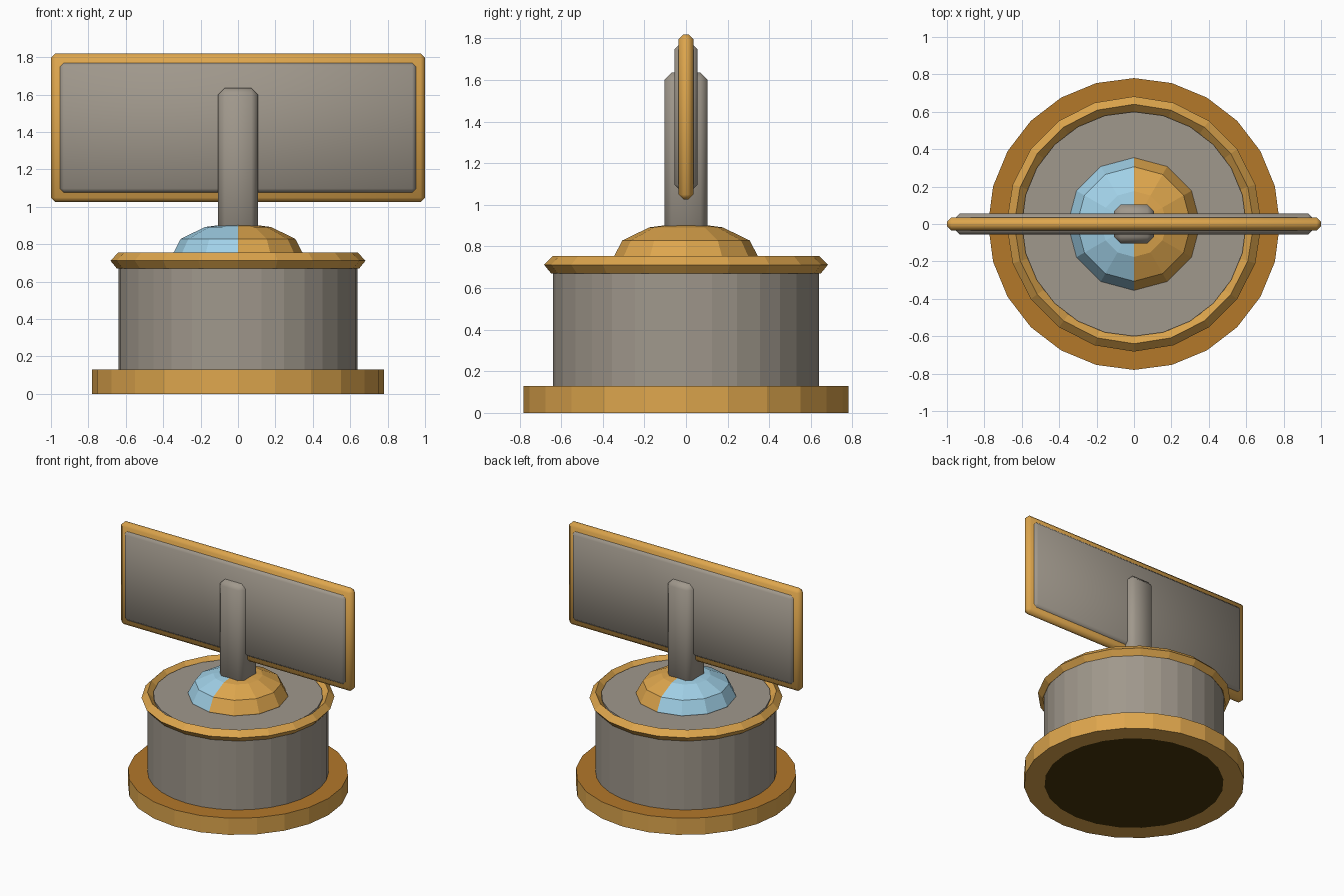
import bpy, bmesh, math

if "Cube" in bpy.data.objects:
    bpy.data.objects.remove(bpy.data.objects["Cube"])


def srgb(r, g, b):
    return [((c / 255 + 0.055) / 1.055) ** 2.4 for c in (r, g, b)] + [1.0]


def material(name, *rgb):
    m = bpy.data.materials.new(name)
    m.diffuse_color = srgb(*rgb)
    m.use_nodes = True
    m.node_tree.nodes["Principled BSDF"].inputs["Base Color"].default_value = m.diffuse_color
    return m


GOLD = material("gold", 222, 166, 77)
GREY = material("warm grey", 160, 152, 140)
BLUE = material("light blue", 163, 212, 235)
BROWN = material("brown", 179, 120, 42)
DARK = material("dark brown", 72, 54, 11)


def finish(bm, name, mats, rule=None, smooth=False):
    bmesh.ops.recalc_face_normals(bm, faces=bm.faces)
    for f in bm.faces:
        f.smooth = smooth
        if rule:
            f.material_index = rule(f)
    mesh = bpy.data.meshes.new(name)
    bm.to_mesh(mesh)
    bm.free()
    for m in mats:
        mesh.materials.append(m)
    ob = bpy.data.objects.new(name, mesh)
    bpy.context.collection.objects.link(ob)
    return ob


def lathe(name, profile, sides, mats, rule=None, closed=True):
    """Sweep a (radius, z) profile around the z axis."""
    bm = bmesh.new()
    loops = []
    for i in range(sides):
        a = 2 * math.pi * i / sides
        loops.append([bm.verts.new((r * math.cos(a), r * math.sin(a), z)) for r, z in profile])
    n = len(profile)
    for i in range(sides):
        p, q = loops[i], loops[(i + 1) % sides]
        for j in range(n if closed else n - 1):
            k = (j + 1) % n
            bm.faces.new((p[j], q[j], q[k], p[k]))
    bmesh.ops.remove_doubles(bm, verts=bm.verts, dist=1e-5)
    return finish(bm, name, mats, rule)


def cylinder(name, radius, z0, z1, sides, mat):
    bm = bmesh.new()
    bmesh.ops.create_cone(bm, cap_ends=True, segments=sides, radius1=radius,
                          radius2=radius, depth=z1 - z0)
    bmesh.ops.translate(bm, verts=bm.verts, vec=(0, 0, (z0 + z1) / 2))
    return finish(bm, name, [mat])


def bevelled_box(name, size, z, bevel, mat):
    bm = bmesh.new()
    bmesh.ops.create_cube(bm, size=1)
    for v in bm.verts:
        v.co = (v.co.x * size[0], v.co.y * size[1], v.co.z * size[2] + z)
    ob = finish(bm, name, [mat], smooth=True)
    mod = ob.modifiers.new("bevel", "BEVEL")
    mod.width = bevel
    mod.segments = 1
    return ob


# Base plinth with a brown upper face, and its dark underside plate
lathe("base_plinth", [(0.635, 0), (0.78, 0), (0.78, 0.13), (0.635, 0.13)], 24,
      [GOLD, BROWN], lambda f: int(f.normal.z > 0.5))
bm = bmesh.new()
bmesh.ops.create_circle(bm, cap_ends=True, segments=24, radius=0.635)
finish(bm, "underside_plate", [DARK])

# Drum and the raised plate on top of it
cylinder("drum", 0.64, 0.001, 0.712, 32, GREY)
cylinder("drum_top_plate", 0.6, 0.70, 0.73, 24, GREY)

# Diamond-section rim around the drum top
lathe("drum_rim", [(0.682, 0.712), (0.64, 0.755), (0.598, 0.712), (0.648, 0.67)], 20, [GOLD])

# Faceted dome, half blue and half gold
lathe("dome", [(0.355, 0.72), (0.355, 0.735), (0.306, 0.829), (0.176, 0.892), (0, 0.915)], 12,
      [GOLD, BLUE], lambda f: int(f.calc_center_median().x < 0), closed=False)

# Post and framed panel
bevelled_box("post", (0.212, 0.208, 0.787), 1.2425, 0.035, GREY)
bevelled_box("panel_frame", (2.0, 0.07, 0.795), 1.4225, 0.024, GOLD)
bevelled_box("panel", (1.91, 0.112, 0.698), 1.4225, 0.024, GREY)
